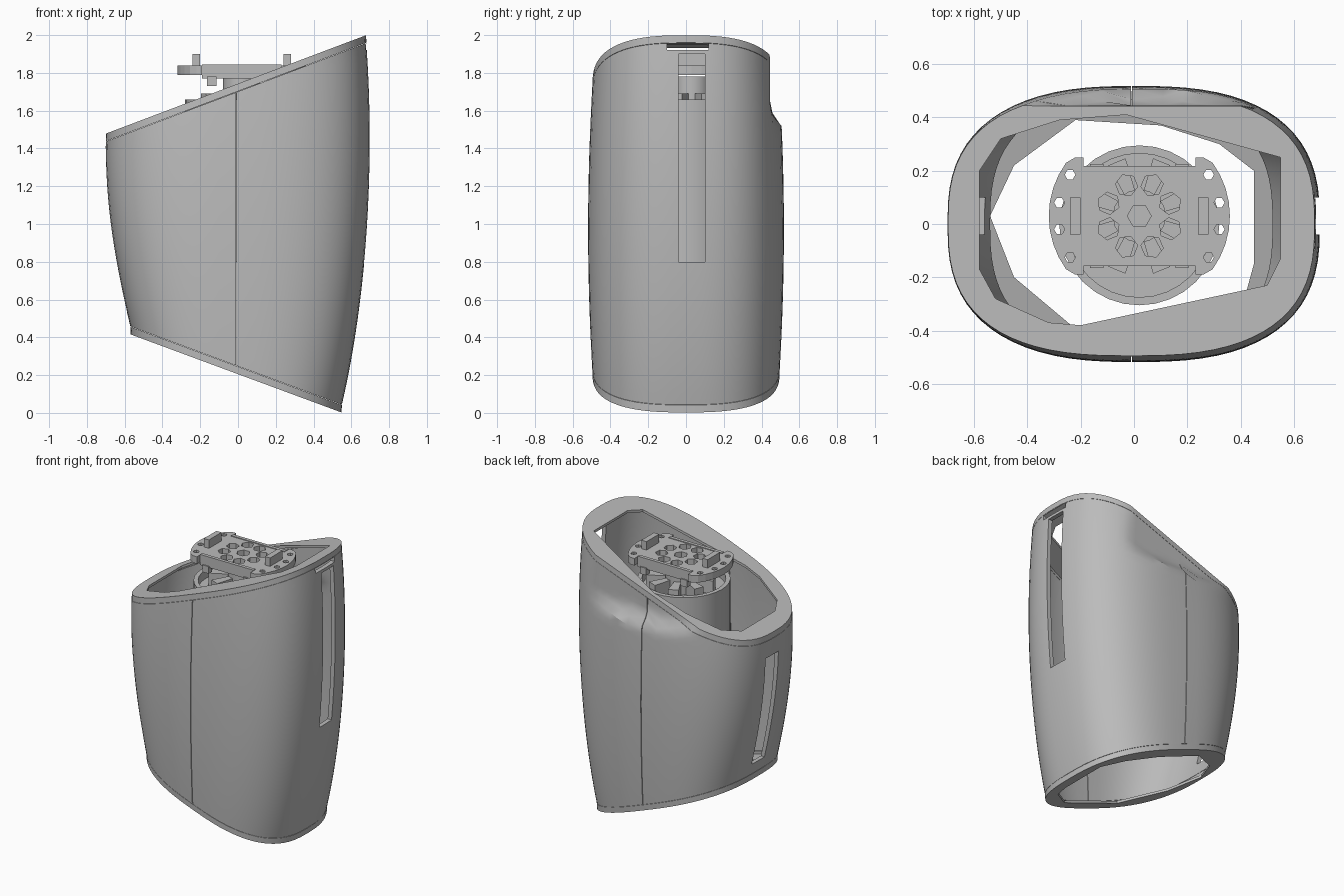
import bpy, bmesh, math
from mathutils import Vector

cube = bpy.data.objects.get("Cube")
if cube:
    bpy.data.objects.remove(cube)

grey = bpy.data.materials.new("plain_grey")
grey.use_nodes = True
colour = (0.5, 0.5, 0.5, 1)
grey.diffuse_color = colour
grey.node_tree.nodes["Principled BSDF"].inputs["Base Color"].default_value = colour

SIDES = 72
RIM = 0.04
LIP = 0.018
WALL = 0.03
HUB = Vector((0.02, 0.03, 0))


def make(name, bm, smooth=False):
    bmesh.ops.recalc_face_normals(bm, faces=bm.faces)
    mesh = bpy.data.meshes.new(name)
    bm.to_mesh(mesh)
    bm.free()
    mesh.materials.append(grey)
    obj = bpy.data.objects.new(name, mesh)
    bpy.context.collection.objects.link(obj)
    if smooth:
        bpy.ops.object.select_all(action='DESELECT')
        obj.select_set(True)
        bpy.context.view_layer.objects.active = obj
        bpy.ops.object.shade_smooth_by_angle(angle=math.radians(30))
    return obj


def add_box(bm, x, y, z):
    """Add a box given its (low, high) range on each axis."""
    res = bmesh.ops.create_cube(bm, size=1)
    for v in res["verts"]:
        v.co = [(lo + hi) / 2 + c * (hi - lo) for c, (lo, hi) in zip(v.co, (x, y, z))]


def add_prism(bm, points, low, high):
    base = [bm.verts.new((x, y, low)) for x, y in points]
    top = [bm.verts.new((x, y, high)) for x, y in points]
    bm.faces.new(base)
    bm.faces.new(top)
    for i in range(len(base)):
        j = (i + 1) % len(base)
        bm.faces.new((base[i], base[j], top[j], top[i]))


def circle(x, y, r, n, turn=0):
    return [(x + r * math.cos(turn + math.tau * i / n),
             y + r * math.sin(turn + math.tau * i / n)) for i in range(n)]


def cut(obj, bm):
    cutter = make(obj.name + "_cutter", bm)
    cutter.hide_render = True
    cutter.hide_viewport = True
    mod = obj.modifiers.new("cut", 'BOOLEAN')
    mod.operation = 'DIFFERENCE'
    mod.solver = 'EXACT'
    mod.object = cutter


def bottom(x):
    return 0.205 - 0.37 * x


def top(x):
    return 1.743 + 0.378 * x


def back_limit(z):
    """The upper back is pressed flat."""
    s = min(max((z - 1.47) / 0.14, 0), 1)
    return 0.53 - 0.085 * s * s * (3 - 2 * s)


def ring(t, inset=0, lift=0, trim=0):
    """Oval cross-section at t between the slanted bottom and top planes."""
    x0 = -(0.57 + 0.27 * t - 0.14 * t * t) + inset
    x1 = 0.55 + 0.4 * t - 0.27 * t * t - inset
    ry = 0.497 + 0.085 * t * (1 - t) - inset
    pts = []
    for i in range(SIDES):
        a = math.tau * i / SIDES
        c, s = math.cos(a), math.sin(a)
        x = (x0 + x1) / 2 + (x1 - x0) / 2 * math.copysign(abs(c) ** 0.75, c)
        y = ry * math.copysign(abs(s) ** 0.75, s)
        lo, hi = bottom(x) + trim, top(x) - trim
        z = lo + t * (hi - lo) + lift
        pts.append((x, min(y, back_limit(z) - inset), z))
    return pts


def loft(bm, rings, closed=False):
    loops = [[bm.verts.new(p) for p in r] for r in rings]
    pairs = list(zip(loops, loops[1:]))
    if closed:
        pairs.append((loops[-1], loops[0]))
    else:
        bm.faces.new(loops[0])
        bm.faces.new(loops[-1])
    for a, b in pairs:
        for i in range(SIDES):
            j = (i + 1) % SIDES
            bm.faces.new((a[i], a[j], b[j], b[i]))


# Main shell: outer and inner walls in one closed loft
steps = [i / 32 for i in range(33)]
bm = bmesh.new()
loft(bm, [ring(t, 0, 0, RIM + 0.002) for t in steps]
     + [ring(t, WALL, 0, RIM + 0.002) for t in reversed(steps)], closed=True)
shell = make("shell", bm, True)

# Side slots and the vertical seams front and back
bm = bmesh.new()
add_box(bm, (0.5, 0.9), (-0.04, 0.1), (0.8, 1.9))
add_box(bm, (0.5, 0.9), (-0.1, 0.12), (1.92, 1.955))
add_box(bm, (-0.9, -0.5), (-0.04, 0.1), (0.54, 1.32))
cut(shell, bm)
bm = bmesh.new()
for y in ((-0.6, -0.45), (0.4, 0.6)):
    add_box(bm, (-0.011, -0.007), y, (0, 2))
cut(shell, bm)

# Slanted rims: a skirt with a thin lip around a faceted opening
TOP_HOLE = [(-0.58, -0.17), (-0.52, -0.28), (-0.32, -0.37), (-0.2, -0.38), (0.5, -0.23),
            (0.55, -0.13), (0.55, 0.25), (-0.03, 0.41), (-0.28, 0.39), (-0.5, 0.32), (-0.58, 0.2)]
BOTTOM_HOLE = [(-0.54, 0.03), (-0.45, -0.2), (-0.2, -0.41), (0.25, -0.4), (0.42, -0.26),
               (0.45, -0.15), (0.45, 0.2), (0.32, 0.3), (0.1, 0.37), (-0.22, 0.39), (-0.45, 0.22)]
for name, t, sign, hole in (("top_rim", 1, -1, TOP_HOLE), ("bottom_rim", 0, 1, BOTTOM_HOLE)):
    bm = bmesh.new()
    loft(bm, [ring(t, WALL, sign * LIP), ring(t, WALL, sign * RIM),
              ring(t, 0, sign * RIM), ring(t, 0.002, 0)])
    rim = make(name, bm, True)
    bm = bmesh.new()
    add_prism(bm, hole, -0.5, 2.5)
    cut(rim, bm)

# Motor can with a shallow cup on top
bm = bmesh.new()
add_prism(bm, circle(0.02, -0.005, 0.3, 32), 0.8, 1.66)
can = make("motor_can", bm, True)
bm = bmesh.new()
add_prism(bm, circle(0.02, -0.005, 0.27, 32), 1.6, 1.8)
cut(can, bm)

# Hub and radial fins joining the can to the plate
bm = bmesh.new()
add_prism(bm, circle(HUB.x, HUB.y, 0.1, 16), 1.55, 1.78)
make("motor_hub", bm, True)
bm = bmesh.new()
for i in range(8):
    a = math.tau * (i + 0.5) / 8
    d, n = Vector((math.cos(a), math.sin(a))), Vector((-math.sin(a), math.cos(a)))
    c = HUB.xy
    add_prism(bm, [(c + d * r + n * w)[:] for r, w in
                   ((0.08, -0.02), (0.22, -0.035), (0.22, 0.035), (0.08, 0.02))], 1.58, 1.69)
make("motor_fins", bm)

# Mounting plate: disc with straight sides and notched edges
bm = bmesh.new()
add_prism(bm, [(x, min(max(y, HUB.y - 0.22), HUB.y + 0.22))
               for x, y in circle(HUB.x, HUB.y, 0.34, 40)], 1.79, 1.84)
bmesh.ops.remove_doubles(bm, verts=bm.verts, dist=0.0001)
plate = make("mounting_plate", bm)
bm = bmesh.new()
for s in (-1, 1):
    y = HUB.y + s * 0.25
    add_box(bm, (HUB.x - 0.21, HUB.x + 0.21), (y - 0.08, y + 0.08), (1.7, 1.9))
    for dx, dy in ((0.3, 0.05), (0.26, 0.155)):
        for q in (-1, 1):
            add_prism(bm, circle(HUB.x + s * dx, HUB.y + q * dy, 0.02, 6), 1.7, 1.9)
for i in range(8):
    a = math.tau * (i + 0.5) / 8
    add_prism(bm, circle(HUB.x + 0.125 * math.cos(a), HUB.y + 0.125 * math.sin(a), 0.042, 6, a),
              1.7, 1.9)
add_prism(bm, circle(HUB.x, HUB.y, 0.045, 6), 1.7, 1.9)
cut(plate, bm)

# Upright tabs, edge ribs and short legs on the plate
bm = bmesh.new()
for s in (-1, 1):
    x = HUB.x + s * 0.24
    add_box(bm, (x - 0.02, x + 0.02), (HUB.y - 0.07, HUB.y + 0.07), (1.83, 1.9))
make("plate_tabs", bm)
bm = bmesh.new()
for s in (-1, 1):
    y = HUB.y + s * 0.175
    add_box(bm, (HUB.x - 0.21, HUB.x + 0.21), (y - 0.012, y + 0.012), (1.77, 1.845))
    for q in (-1, 1):
        x = HUB.x + q * 0.16
        add_box(bm, (x - 0.025, x + 0.025), (y - 0.02, y + 0.02), (1.73, 1.78))
make("plate_ribs", bm)
